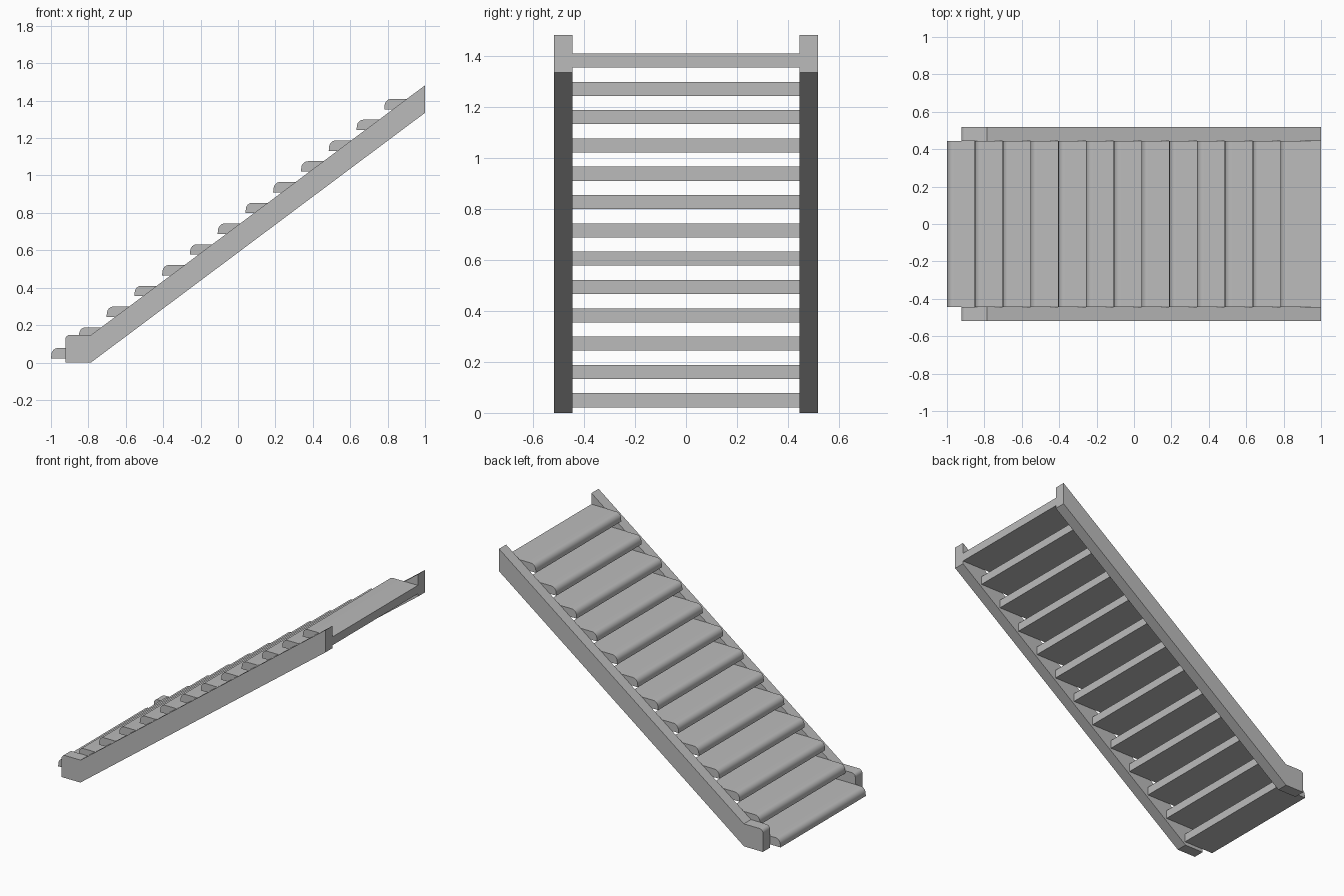
import bpy, bmesh, math

cube = bpy.data.objects.get("Cube")
if cube:
    bpy.data.objects.remove(cube, do_unlink=True)

GREY = bpy.data.materials.new("plain_grey")
GREY.use_nodes = True
colour = (0.5, 0.5, 0.5, 1)
GREY.diffuse_color = colour
GREY.node_tree.nodes["Principled BSDF"].inputs["Base Color"].default_value = colour

STEPS = 13
RISE, RUN = 0.111, 0.1485
SLOPE = RISE / RUN
INNER, OUTER = 0.444, 0.518


def arc(cx, cz, rx, rz, n=8):
    """Quarter curve from the front (-x) up to the top."""
    return [(cx - rx * math.cos(math.pi / 2 * i / n),
             cz + rz * math.sin(math.pi / 2 * i / n)) for i in range(n + 1)]


def extrude_profile(name, profile, y0, y1):
    """Extrude an x-z outline along y."""
    bm = bmesh.new()
    face = bm.faces.new([bm.verts.new((x, y0, z)) for x, z in profile])
    ext = bmesh.ops.extrude_face_region(bm, geom=[face])
    verts = [g for g in ext["geom"] if isinstance(g, bmesh.types.BMVert)]
    bmesh.ops.translate(bm, vec=(0, y1 - y0, 0), verts=verts)
    bmesh.ops.recalc_face_normals(bm, faces=bm.faces)
    mesh = bpy.data.meshes.new(name)
    bm.to_mesh(mesh)
    bm.free()
    mesh.materials.append(GREY)
    obj = bpy.data.objects.new(name, mesh)
    bpy.context.collection.objects.link(obj)
    bpy.ops.object.select_all(action="DESELECT")
    obj.select_set(True)
    bpy.context.view_layer.objects.active = obj
    bpy.ops.object.shade_smooth_by_angle(angle=math.radians(30))
    return obj


# Sloping side stringers with a plumb top end and a rounded foot
top_z, low_z, foot_z = 1.482, 1.335, 0.148
stringer = [(1 - low_z / SLOPE, 0), (-0.923, 0)]
stringer += arc(-0.898, foot_z - 0.025, 0.025, 0.025)
stringer += [(1 - (top_z - foot_z) / SLOPE, foot_z), (1, top_z), (1, low_z)]
extrude_profile("right_stringer", stringer, -OUTER, -INNER)
extrude_profile("left_stringer", stringer, INNER, OUTER)

# Open treads with a bullnosed front edge
depth, thick = 0.218, 0.055
for i in range(STEPS):
    x, z = -1 + i * RUN, 0.022 + i * RISE
    tread = [(x, z)] + arc(x + 0.037, z + 0.018, 0.035, thick - 0.018)
    tread += [(x + depth, z + thick), (x + depth, z)]
    extrude_profile(f"tread_{i + 1}", tread, -INNER, INNER)
